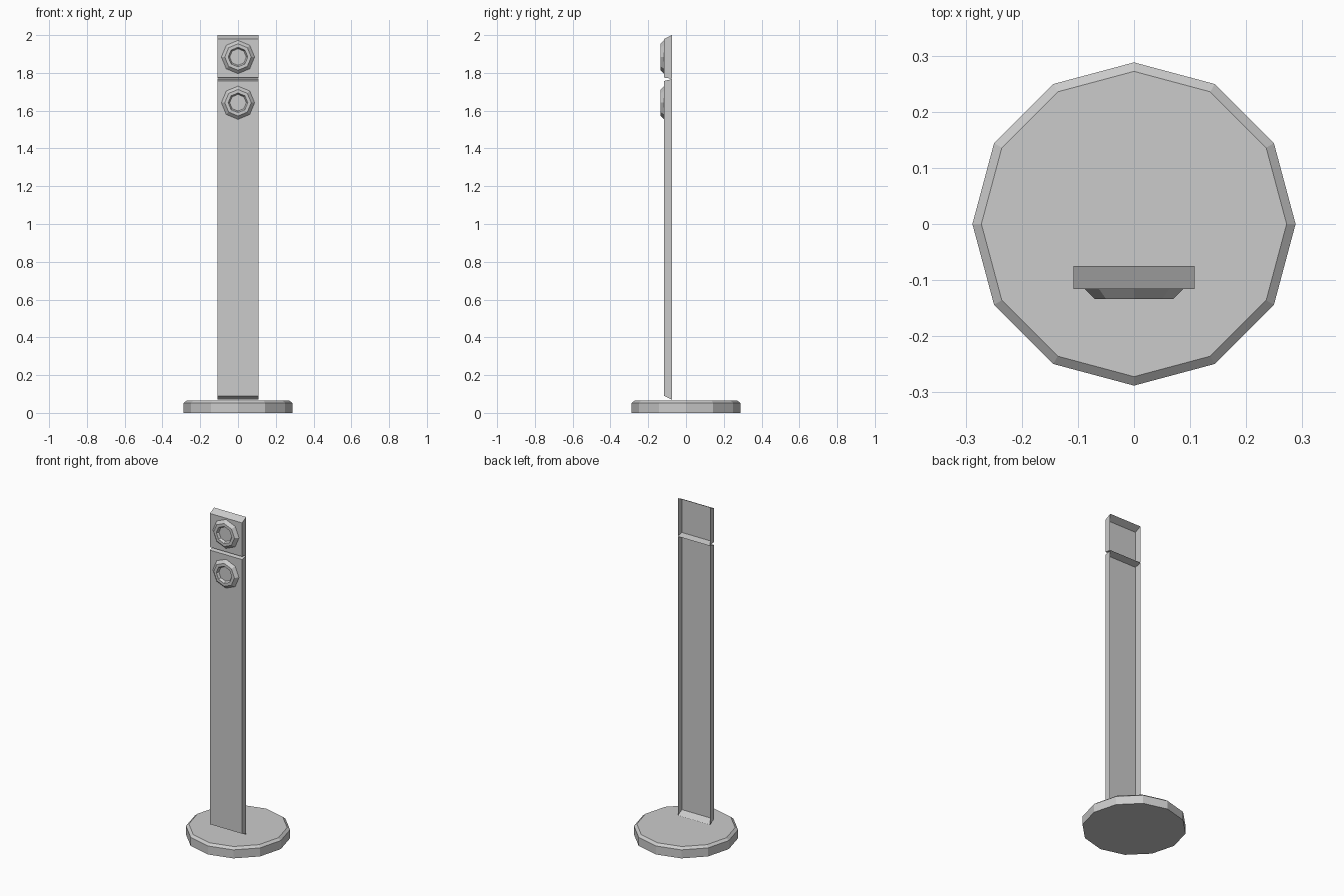
import bpy, bmesh
from math import cos, sin, tau

cube = bpy.data.objects.get("Cube")
if cube:
    bpy.data.objects.remove(cube)

grey = bpy.data.materials.new("mid grey")
grey.use_nodes = True
colour = (0.6, 0.6, 0.6, 1)
grey.diffuse_color = colour
grey.node_tree.nodes["Principled BSDF"].inputs["Base Color"].default_value = colour

FRONT, BACK, HALF = -0.116, -0.075, 0.108


def finish(name, bm):
    mesh = bpy.data.meshes.new(name)
    bm.to_mesh(mesh)
    bm.free()
    mesh.materials.append(grey)
    obj = bpy.data.objects.new(name, mesh)
    bpy.context.collection.objects.link(obj)
    return obj


def lathe(name, profile, sides, place):
    """Loft rings of (radius, height), closing both ends."""
    bm = bmesh.new()
    rings = [[bm.verts.new(place(r * cos(tau * i / sides), r * sin(tau * i / sides), h))
              for i in range(sides)] for r, h in profile]
    for a, b in zip(rings, rings[1:]):
        for i in range(sides):
            j = (i + 1) % sides
            bm.faces.new((a[i], a[j], b[j], b[i]))
    bm.faces.new(rings[0][::-1])
    bm.faces.new(rings[-1])
    bmesh.ops.recalc_face_normals(bm, faces=bm.faces)
    return finish(name, bm)


def tray(name, front_low, front_high, back_low, back_high):
    """Thin panel with folded sides, left open at the back."""
    bm = bmesh.new()

    def loop(y, low, high):
        return [bm.verts.new((x, y, z)) for x, z in
                ((-HALF, low), (HALF, low), (HALF, high), (-HALF, high))]

    f = loop(FRONT, front_low, front_high)
    b = loop(BACK, back_low, back_high)
    bm.faces.new(f)
    for i in range(4):
        j = (i + 1) % 4
        bm.faces.new((f[j], f[i], b[i], b[j]))
    return finish(name, bm)


# Chamfered twelve-sided foot
lathe("base", [(0.288, 0.005), (0.288, 0.053), (0.272, 0.065)], 12,
      lambda x, y, h: (x, y, h))
bpy.data.objects["base"].location.z = -0.005
bpy.data.objects["base"].scale.z = 1.08

# Two open-backed panels with a notch between them
tray("post", 0.09, 1.757, 0.07, 1.767)
tray("head_panel", 1.775, 1.98, 1.769, 2.0)

# Round sockets with a recessed centre
for name, z in (("lower_socket", 1.642), ("upper_socket", 1.884)):
    lathe(name, [(0.088, 0), (0.07, 0.018), (0.052, 0.018), (0.044, 0.004)], 8,
          lambda x, y, h, z=z: (x, FRONT - h, z + y))
